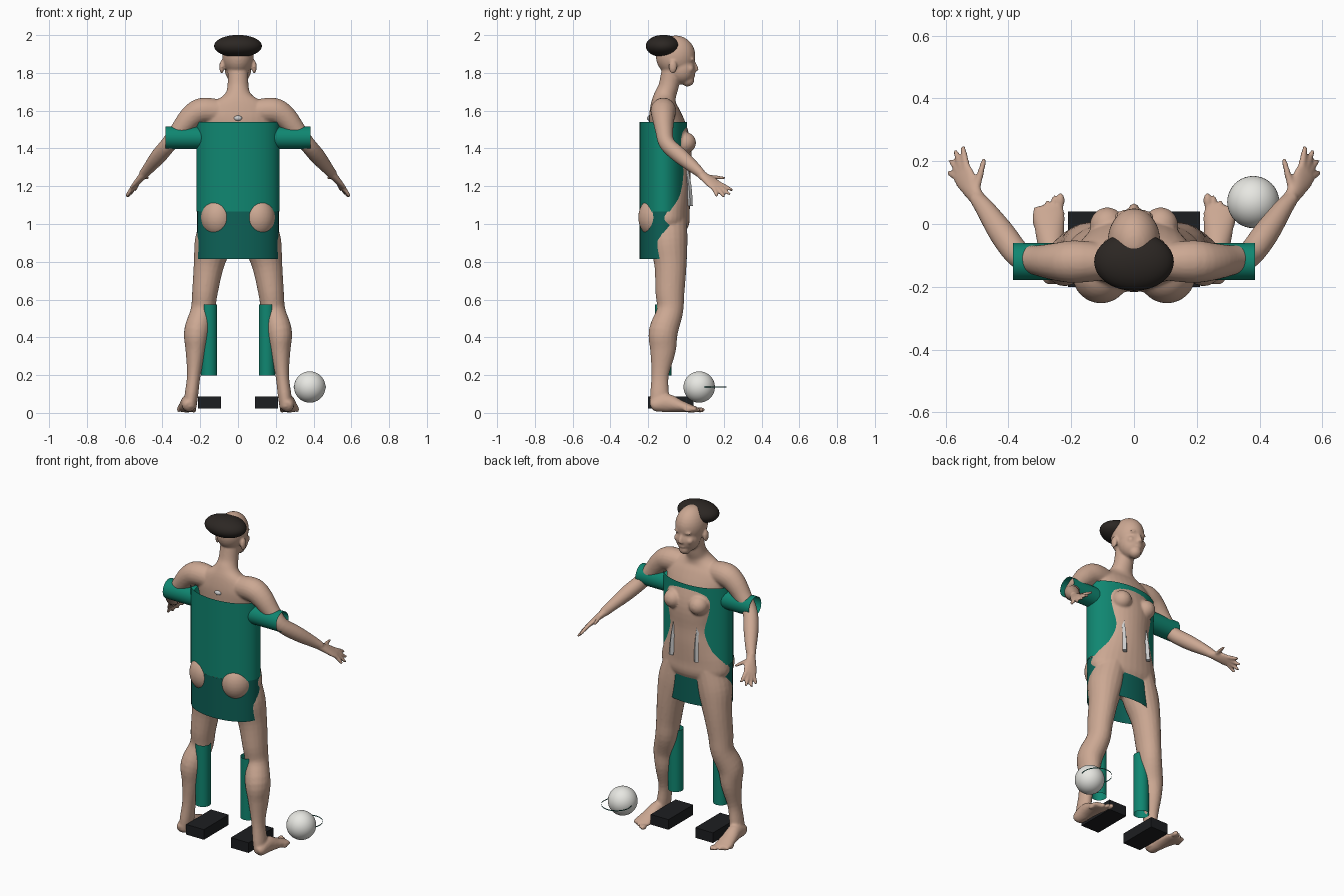
import bpy, bmesh, math
from mathutils import Vector, Matrix

if "Cube" in bpy.data.objects:
    bpy.data.objects.remove(bpy.data.objects["Cube"])


def material(name, rgb):
    m = bpy.data.materials.new(name)
    m.diffuse_color = (*rgb, 1)
    m.use_nodes = True
    m.node_tree.nodes["Principled BSDF"].inputs["Base Color"].default_value = m.diffuse_color
    return m


SKIN = material("skin", (0.60, 0.39, 0.29))
GREEN = material("green", (0.005, 0.24, 0.165))
DARK_GREEN = material("dark_green", (0.004, 0.12, 0.095))
HAIR = material("hair", (0.025, 0.02, 0.017))
BLACK = material("black", (0.012, 0.013, 0.015))
WHITE = material("white", (0.8, 0.8, 0.76))


def finish(name, bm, mat=None, smooth=True):
    me = bpy.data.meshes.new(name)
    bm.to_mesh(me)
    bm.free()
    ob = bpy.data.objects.new(name, me)
    bpy.context.collection.objects.link(ob)
    if mat:
        me.materials.append(mat)
    for p in me.polygons:
        p.use_smooth = smooth
    return ob


def ball(bm, c, r, seg=32):
    m = Matrix.Translation(c) @ Matrix.Diagonal((*r, 1))
    bmesh.ops.create_uvsphere(bm, u_segments=seg, v_segments=seg // 2, radius=1, matrix=m)


def spline(pts, n=4):
    """Catmull-Rom through rows of numbers."""
    out = []
    for i in range(len(pts) - 1):
        a, b, c, d = (pts[max(0, min(len(pts) - 1, i + k))] for k in (-1, 0, 1, 2))
        for s in range(n):
            t = s / n
            out.append([0.5 * (2 * q + (r - p) * t + (2 * p - 5 * q + 4 * r - u) * t * t
                               + (3 * q - p - 3 * r + u) * t ** 3)
                        for p, q, r, u in zip(a, b, c, d)])
    return out + [list(pts[-1])]


def limb(bm, pts, ref=(1, 0, 0), side=1, seg=20):
    """Closed tube with elliptical sections; rows are x, y, z, width, depth."""
    rows = spline(pts)
    ps = [Vector(r[:3]) for r in rows]
    rings = []
    for i, r in enumerate(rows):
        t = (ps[min(i + 1, len(ps) - 1)] - ps[max(i - 1, 0)]).normalized()
        a = Vector(ref)
        a = (a - t * t.dot(a)).normalized()
        b = t.cross(a)
        ring = []
        for k in range(seg):
            w = 2 * math.pi * k / seg
            p = ps[i] + a * r[3] * math.cos(w) + b * r[4] * math.sin(w)
            ring.append(bm.verts.new((p.x * side, p.y, p.z)))
        rings.append(ring)
    for r0, r1 in zip(rings, rings[1:]):
        for k in range(seg):
            j = (k + 1) % seg
            bm.faces.new((r0[k], r0[j], r1[j], r1[k]))
    bm.faces.new(rings[0][::-1])
    bm.faces.new(rings[-1])


def open_tube(name, c, rx, ry, length, mat, along_x=False, seg=48):
    """Thin-walled tube without end caps."""
    bm = bmesh.new()
    rot = Matrix.Rotation(math.pi / 2, 4, 'Y') if along_x else Matrix()
    m = Matrix.Translation(c) @ rot @ Matrix.Diagonal((rx, ry, length, 1))
    bmesh.ops.create_cone(bm, cap_ends=False, segments=seg, radius1=1, radius2=1, depth=1, matrix=m)
    return finish(name, bm, mat)


# Body: overlapping forms fused by a voxel remesh
bm = bmesh.new()
limb(bm, [(0, -.105, .91, .13, .07), (0, -.10, 1.0, .212, .115), (0, -.095, 1.08, .21, .115),
          (0, -.085, 1.19, .17, .11), (0, -.08, 1.28, .15, .105), (0, -.08, 1.40, .165, .11),
          (0, -.095, 1.50, .185, .1), (0, -.112, 1.58, .19, .085), (0, -.118, 1.635, .15, .068),
          (0, -.11, 1.68, .075, .058), (0, -.092, 1.73, .056, .053), (0, -.075, 1.82, .055, .053)], seg=32)
ball(bm, (0, -.055, 1.89), (.084, .105, .108))          # cranium
ball(bm, (0, -.022, 1.82), (.07, .073, .08))            # face
ball(bm, (0, .008, 1.762), (.035, .036, .034))          # chin
limb(bm, [(0, .035, 1.86, .009, .012), (0, .05, 1.83, .012, .014), (0, .05, 1.812, .017, .016)])
ball(bm, (0, .036, 1.787), (.024, .014, .011))          # lips
for s in (-1, 1):
    ball(bm, (s * .03, .034, 1.872), (.026, .012, .009))    # brow
    ball(bm, (s * .04, .022, 1.822), (.022, .02, .02))      # cheek
    ball(bm, (s * .086, -.07, 1.832), (.013, .022, .035))   # ear
    ball(bm, (s * .085, -.005, 1.43), (.056, .058, .056))   # breast
    ball(bm, (s * .105, -.16, 1.035), (.092, .093, .11))    # buttock
    limb(bm, [(.10, -.10, 1.02, .095, .105), (.13, -.092, .9, .1, .1), (.155, -.082, .78, .08, .085),
              (.175, -.085, .64, .068, .077), (.187, -.085, .54, .064, .07),
              (.218, -.12, .43, .068, .077), (.224, -.122, .33, .054, .068),
              (.234, -.137, .2, .036, .046), (.246, -.14, .1, .036, .05),
              (.255, -.14, .03, .035, .05)], side=s)
    # Foot and toes
    limb(bm, [(.258, -.185, .035, .022, .022), (.26, -.165, .042, .036, .036), (.262, -.1, .052, .04, .048),
              (.268, -.03, .036, .046, .032), (.272, .03, .022, .052, .02), (.272, .055, .018, .046, .015)], side=s)
    for k in range(5):
        ball(bm, (s * (.234 + .02 * k), .075 - .004 * k - .003 * k * k, .016),
             (.014 if k == 0 else .01, .026, .015 if k == 0 else .012), 16)
    # Arm and palm
    limb(bm, [(.10, -.12, 1.595, .06, .065), (.19, -.12, 1.60, .068, .068), (.25, -.12, 1.565, .06, .062),
              (.31, -.115, 1.495, .048, .05), (.365, -.10, 1.425, .042, .043), (.42, -.03, 1.36, .042, .042),
              (.475, .05, 1.293, .031, .031), (.503, .085, 1.26, .022, .026)], ref=(0, 1, 0), side=s)
    across = (-.6, .45, .45)
    limb(bm, [(.49, .07, 1.272, .024, .023), (.515, .105, 1.243, .03, .019), (.535, .14, 1.218, .04, .015),
              (.549, .165, 1.2, .04, .012)], ref=across, side=s)
    for root, tip in (((.533, .18, 1.213), (.546, .247, 1.178)), ((.545, .172, 1.203), (.57, .234, 1.155)),
                      ((.555, .163, 1.193), (.586, .204, 1.142)), ((.562, .148, 1.188), (.591, .164, 1.147)),
                      ((.50, .12, 1.25), (.477, .208, 1.243))):
        a, b = Vector(root), Vector(tip)
        m = a.lerp(b, .5)
        limb(bm, [(*a, .012, .012), (*m, .011, .011), (*b, .008, .008)], ref=across, side=s, seg=12)
bmesh.ops.recalc_face_normals(bm, faces=bm.faces)
body = finish("body", bm, SKIN)
rm = body.modifiers.new("fuse", 'REMESH')
rm.mode, rm.voxel_size, rm.use_smooth_shade = 'VOXEL', .0065, True
sm = body.modifiers.new("soften", 'SMOOTH')
sm.factor, sm.iterations = .5, 5

# Hair cap
bm = bmesh.new()
ball(bm, (0, -.12, 1.942), (.127, .093, .059))
finish("hair", bm, HAIR)

# Shirt, shorts, sleeves and socks
open_tube("shirt", (0, -.12, 1.303), .22, .125, .475, GREEN)
open_tube("shorts", (0, -.12, .94), .216, .125, .25, DARK_GREEN)
for s, tag in ((-1, "left"), (1, "right")):
    open_tube(tag + "_sleeve", (s * .2875, -.12, 1.457), .059, .059, .195, GREEN, along_x=True)
    open_tube(tag + "_sock", (s * .153, -.12, .385), .043, .043, .375, GREEN)
    # Shoe
    bm = bmesh.new()
    bmesh.ops.create_cube(bm, size=1, matrix=Matrix.Translation((s * .151, -.08, .055))
                          @ Matrix.Diagonal((.12, .24, .062, 1)))
    finish(tag + "_shoe", bm, BLACK, smooth=False)
    # Hanging strap end, widening downward
    bm = bmesh.new()
    limb(bm, [(s * .078, -.005, 1.31, .008, .012), (s * .082, .015, 1.2, .013, .014),
              (s * .085, .022, 1.095, .017, .014)], seg=4)
    bmesh.ops.recalc_face_normals(bm, faces=bm.faces)
    finish(tag + "_strap", bm, smooth=False)

# Small collar tip showing at the nape
bm = bmesh.new()
ball(bm, (0, -.193, 1.56), (.022, .014, .014), 16)
finish("collar_tip", bm)

# Ball with a thin hoop band
bm = bmesh.new()
ball(bm, (.38, .07, .137), (.083, .083, .083), 40)
finish("ball", bm, WHITE)
open_tube("ball_hoop", (.38, .13, .137), .085, .085, .006, DARK_GREEN)
